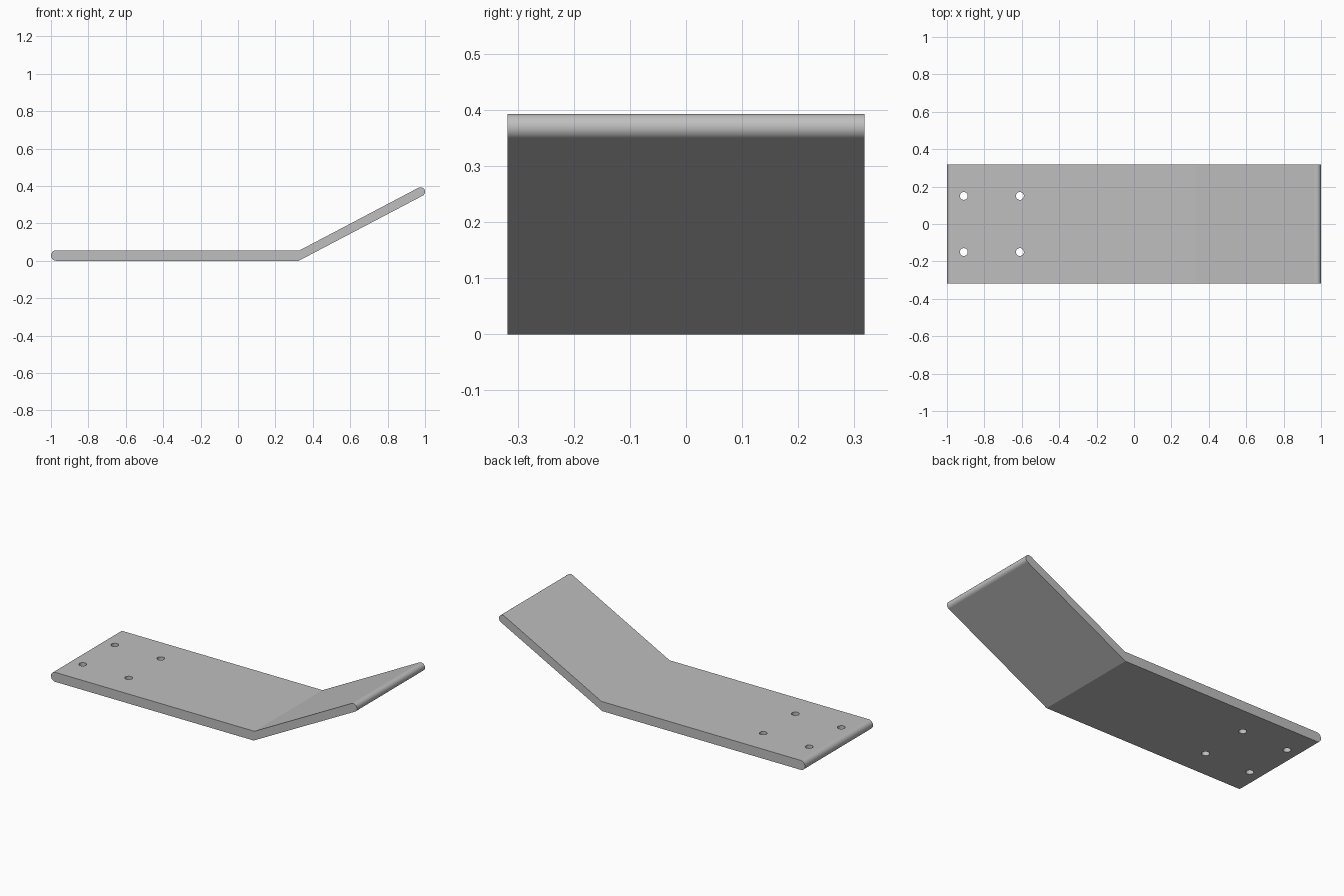
import bpy, bmesh, math
from mathutils import Vector

cube = bpy.data.objects.get("Cube")
if cube:
    bpy.data.objects.remove(cube, do_unlink=True)

HALF_WIDTH = 0.318
THICK = 0.056
TILT = math.radians(27.8)
CAP_STEPS = 16

grey = bpy.data.materials.new("plain_grey")
grey.use_nodes = True
grey.diffuse_color = (0.52, 0.52, 0.52, 1)
grey.node_tree.nodes["Principled BSDF"].inputs["Base Color"].default_value = grey.diffuse_color


def round_end(cx, cz, radius, start):
    """Half circle of profile points, running counter-clockwise."""
    return [(cx + radius * math.cos(start + math.pi * i / CAP_STEPS),
             cz + radius * math.sin(start + math.pi * i / CAP_STEPS))
            for i in range(CAP_STEPS + 1)]


# Bent plate: side profile with rounded ends, extruded across the width
r = THICK / 2
profile = [(0.325, 0)]
profile += round_end(0.976, 0.369, 0.024, TILT - math.pi / 2)
profile += [(0.33, THICK)]
profile += round_end(-1 + r, r, r, math.pi / 2)

bm = bmesh.new()
side = bm.faces.new([bm.verts.new((x, -HALF_WIDTH, z)) for x, z in profile])
new = bmesh.ops.extrude_face_region(bm, geom=[side])["geom"]
bmesh.ops.translate(bm, verts=[v for v in new if isinstance(v, bmesh.types.BMVert)],
                    vec=Vector((0, 2 * HALF_WIDTH, 0)))
bmesh.ops.recalc_face_normals(bm, faces=bm.faces)
mesh = bpy.data.meshes.new("bent_plate")
bm.to_mesh(mesh)
bm.free()
plate = bpy.data.objects.new("bent_plate", mesh)
bpy.context.collection.objects.link(plate)
mesh.materials.append(grey)

# Four screw holes, cut through the flat part
bm = bmesh.new()
for x in (-0.91, -0.61):
    for y in (-0.15, 0.15):
        made = bmesh.ops.create_cone(bm, cap_ends=True, segments=32,
                                     radius1=0.021, radius2=0.021, depth=0.3)
        bmesh.ops.translate(bm, verts=made["verts"], vec=(x, y, r))
cut_mesh = bpy.data.meshes.new("hole_cutter")
bm.to_mesh(cut_mesh)
bm.free()
cut_mesh.materials.append(grey)
cutter = bpy.data.objects.new("hole_cutter", cut_mesh)
cutter.hide_render = True
bpy.context.collection.objects.link(cutter)

holes = plate.modifiers.new("screw_holes", "BOOLEAN")
holes.operation = "DIFFERENCE"
holes.solver = "EXACT"
holes.object = cutter

bpy.ops.object.select_all(action="DESELECT")
plate.select_set(True)
bpy.context.view_layer.objects.active = plate
bpy.ops.object.modifier_apply(modifier=holes.name)
bpy.data.objects.remove(cutter, do_unlink=True)

# Smooth the rounded ends and holes, keep the bend and rims crisp
bpy.ops.object.shade_smooth_by_angle(angle=math.radians(20))
weighted = plate.modifiers.new("clean_flats", "WEIGHTED_NORMAL")
weighted.keep_sharp = True
